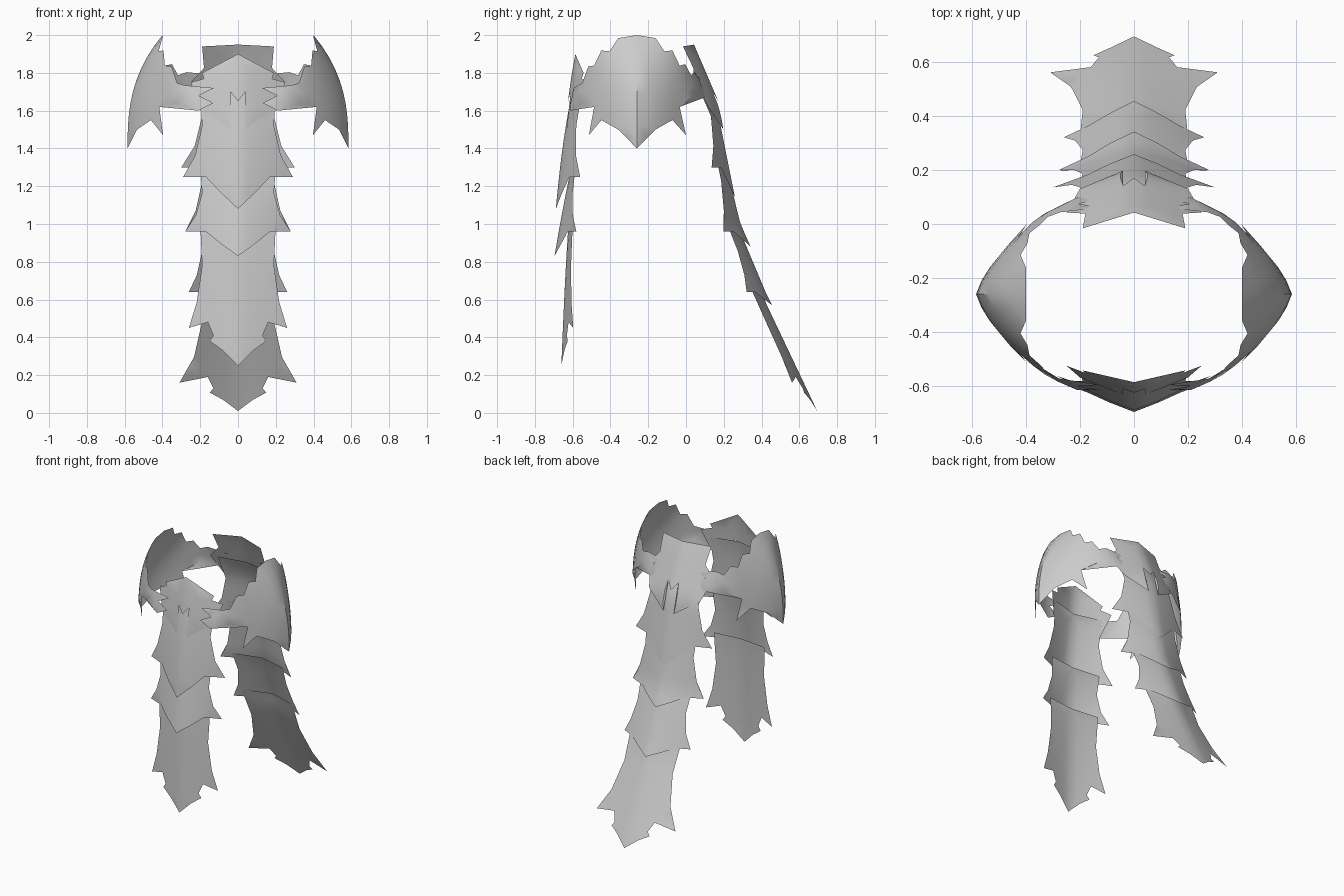
import bpy, bmesh
from math import sin, pi
from mathutils import Vector
from mathutils.geometry import delaunay_2d_cdt

cube = bpy.data.objects.get("Cube")
if cube:
    bpy.data.objects.remove(cube, do_unlink=True)

colour = (0.6, 0.6, 0.6, 1)
grey = bpy.data.materials.new("plain grey")
grey.use_nodes = True
grey.diffuse_color = colour
grey.node_tree.nodes["Principled BSDF"].inputs["Base Color"].default_value = colour


def lerp(start, end, amount):
    return start + (end - start) * amount


def sheet(name, half, place, step):
    """Mirror a half outline, fill it with triangles, then bend it with place(u, v)."""
    outline = half + [(-u, v) for u, v in reversed(half) if u > 0]
    points = [Vector(p) for p in outline]
    count = len(points)
    edges = [(i, (i + 1) % count) for i in range(count)]
    widest = max(u for u, v in outline)
    lowest = min(v for u, v in outline)
    highest = max(v for u, v in outline)
    columns = int(widest / step)
    rows = int((highest - lowest) / 0.06)
    for column in range(-columns, columns + 1):
        for row in range(1, rows):
            points.append(Vector((column * step, lerp(lowest, highest, row / rows))))
    flat, _, faces, *_ = delaunay_2d_cdt(points, edges, [], 1, 0.001)

    bm = bmesh.new()
    verts = [bm.verts.new(place(p.x, p.y)) for p in flat]
    for face in faces:
        bm.faces.new([verts[i] for i in face])
    loose = [v for v in bm.verts if not v.link_faces]
    bmesh.ops.delete(bm, geom=loose, context='VERTS')
    bmesh.ops.recalc_face_normals(bm, faces=bm.faces)
    mesh = bpy.data.meshes.new(name)
    bm.to_mesh(mesh)
    bm.free()
    mesh.materials.append(grey)

    obj = bpy.data.objects.new(name, mesh)
    bpy.context.collection.objects.link(obj)
    bpy.ops.object.select_all(action='DESELECT')
    obj.select_set(True)
    bpy.context.view_layer.objects.active = obj
    bpy.ops.object.shade_smooth_by_angle(angle=0.6)


def front_rim(z):
    """Depth of the front plates' side edges: upright, curling in at the top."""
    return -0.6 + 0.008 * z ** 4


def back_rim(z):
    """Depth of the back plates' side edges: a train that sweeps out below."""
    line = [(0, 0.66), (0.6, 0.34), (1, 0.2), (1.6, 0.11), (2, -0.07)]
    for (low, start), (high, end) in zip(line, line[1:]):
        if z <= high:
            break
    return lerp(start, end, (z - low) / (high - low))


def ridged_plate(name, half, rim, root_ridge, tip_ridge):
    """Plate with a middle ridge that stands out from its side edges."""
    top = max(z for x, z in half)
    tip = min(z for x, z in half)
    outward = -1 if rim is front_rim else 1

    def place(x, z):
        ridge = lerp(root_ridge, tip_ridge, (top - z) / (top - tip))
        fall = min(abs(x) * 4, 1.2) ** 1.3
        return (x, rim(z) + outward * ridge * (1 - fall), z)

    sheet(name, half, place, 0.05)


def tier(name, rim, top, barb, tip, reach, root_ridge=0.05, tip_ridge=0.1, ragged=False):
    """Hanging plate with a side barb and a pointed hem."""
    waist = 0.2
    half = [(0, top), (waist, top), (waist - 0.01, lerp(top, barb, 0.4)),
            (lerp(waist, reach, 0.3), lerp(top, barb, 0.75)), (reach, barb)]
    if ragged:
        half += [(0.16, barb + 0.03), (0.13, lerp(barb, tip, 0.2)),
                 (0.15, lerp(barb, tip, 0.35)), (0.08, lerp(barb, tip, 0.6))]
    else:
        half += [(0.17, barb), (0.09, lerp(barb, tip, 0.5))]
    ridged_plate(name, half + [(0, tip)], rim, root_ridge, tip_ridge)


def upper_plate(name, rim, peak, shoulder):
    """Chest or back plate with side points and a notched hem."""
    half = [(0, peak), (0.19, shoulder), (0.18, lerp(shoulder, 1.75, 0.6)), (0.25, 1.75),
            (0.2, 1.6), (0.04, 1.5), (0.04, 1.7), (0, 1.65)]
    ridged_plate(name, half, rim, 0.09, 0.08)


# Front: upper plate and three overlapping tiers
upper_plate("front_upper_plate", front_rim, peak=1.9, shoulder=1.8)
tier("front_tier_upper", front_rim, top=1.7, barb=1.25, tip=1.08, reach=0.29, root_ridge=0.07)
tier("front_tier_middle", front_rim, top=1.3, barb=0.96, tip=0.83, reach=0.28, root_ridge=0.03)
tier("front_tier_lower", front_rim, top=1, barb=0.45, tip=0.25, reach=0.26,
     root_ridge=0.03, tip_ridge=0.06, ragged=True)

# Back: upper plate and four tiers sweeping outwards
upper_plate("back_upper_plate", back_rim, peak=1.95, shoulder=1.94)
tier("back_tier_upper", back_rim, top=1.75, barb=1.3, tip=1.14, reach=0.3, tip_ridge=0.08)
tier("back_tier_middle", back_rim, top=1.4, barb=0.96, tip=0.88, reach=0.28)
tier("back_tier_lower", back_rim, top=1, barb=0.64, tip=0.57, reach=0.26, root_ridge=0.07)
tier("back_tier_tail", back_rim, top=0.7, barb=0.16, tip=0.01, reach=0.31,
     root_ridge=0.08, tip_ridge=0.04, ragged=True)


# Shoulder guards: s runs from the outer ridge (0) round to the strap ends (1)
crown = [(s / 10, 2 - 0.4 * (s / 10) ** 1.5 + 0.02 * (-1) ** s) for s in range(2, 9)]
fingers = [(0.95 if i % 2 else 1.1, 1.72 - 0.04 * i) for i in range(4)]
hem = [(0.5, 1.62), (0.56, 1.47), (0.4, 1.55), (0.2, 1.5)]
guard = [(0, 2)] + crown + fingers + hem + [(0, 1.4)]


def shoulder_guard(name, side):
    def place(s, z):
        rear = s > 0
        t = abs(s)
        if rear:
            # The rear strap sits a little higher
            z += min(0.07, 0.3 * max(0, t - 0.56))
        skirt = 0.585 - 0.4 * t ** 1.3
        collar = 0.4 - 0.24 * t ** 2
        x = lerp(skirt, collar, max(0, (z - 1.4) / 0.6) ** 2.7)
        flare = max(0, 2 * t - 1) * (1.8 - z) * (0.35 if rear else 0.2)
        depth = 0.32 * sin(t * pi / 2) + flare
        return (side * x, -0.26 + (depth if rear else -depth), z)

    sheet(name, guard, place, 0.1)


shoulder_guard("left_shoulder_guard", 1)
shoulder_guard("right_shoulder_guard", -1)
